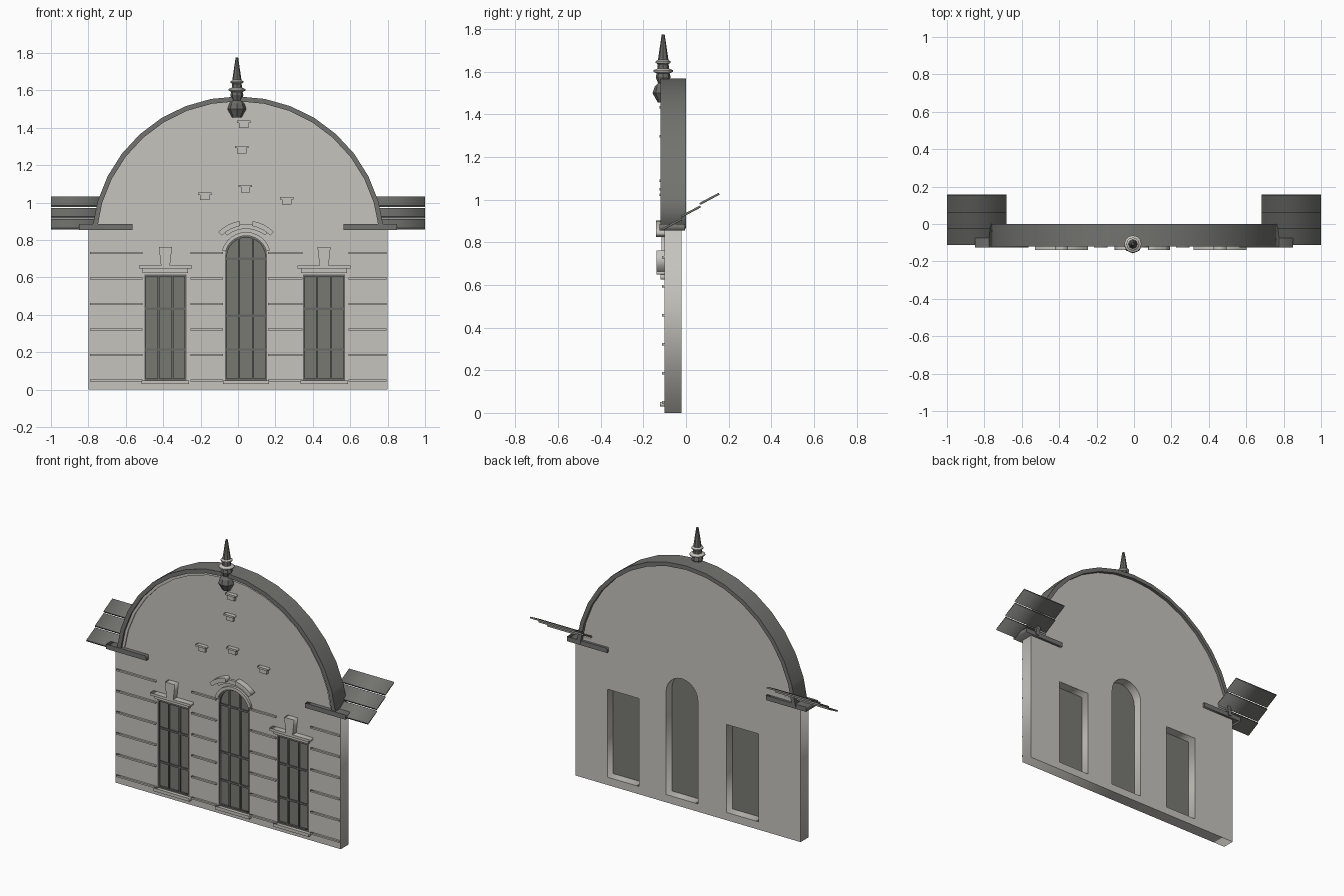
import bpy
from math import sin, cos, pi, radians
from mathutils import Matrix

if "Cube" in bpy.data.objects:
    bpy.data.objects.remove(bpy.data.objects["Cube"], do_unlink=True)


def material(name, rgb):
    m = bpy.data.materials.new(name)
    m.use_nodes = True
    m.diffuse_color = (*rgb, 1)
    m.node_tree.nodes["Principled BSDF"].inputs["Base Color"].default_value = (*rgb, 1)
    return m


STONE = material("pale stone", (0.56, 0.55, 0.51))
GLASS = material("grey glass", (0.19, 0.19, 0.17))
DARK = material("dark trim", (0.14, 0.14, 0.135))
SLATE = material("slate", (0.17, 0.17, 0.16))


def finish(name, mesh, mat):
    mesh.materials.clear()
    mesh.materials.append(mat)
    ob = bpy.data.objects.new(name, mesh)
    bpy.context.collection.objects.link(ob)
    return ob


def plate(name, loops, y0, y1, mat):
    """Upright slab from x-z outlines; inner loops become holes."""
    cu = bpy.data.curves.new(name, "CURVE")
    cu.dimensions = "2D"
    cu.fill_mode = "BOTH"
    cu.extrude = (y1 - y0) / 2
    for loop in loops:
        sp = cu.splines.new("POLY")
        sp.points.add(len(loop) - 1)
        for p, (x, z) in zip(sp.points, loop):
            p.co = (x, z, 0, 1)
        sp.use_cyclic_u = True
    tmp = bpy.data.objects.new(name, cu)
    bpy.context.collection.objects.link(tmp)
    bpy.context.view_layer.update()
    mesh = bpy.data.meshes.new_from_object(
        tmp.evaluated_get(bpy.context.evaluated_depsgraph_get()))
    bpy.data.objects.remove(tmp)
    mesh.transform(Matrix.Translation((0, (y0 + y1) / 2, 0)) @ Matrix.Rotation(pi / 2, 4, "X"))
    return finish(name, mesh, mat)


def rect(x0, x1, z0, z1):
    return [(x0, z0), (x1, z0), (x1, z1), (x0, z1)]


def box(name, x0, x1, y0, y1, z0, z1, mat):
    return plate(name, [rect(x0, x1, z0, z1)], y0, y1, mat)


def arc(cx, cz, r, a0, a1, n):
    return [(cx + r * cos(radians(a0 + (a1 - a0) * i / n)),
             cz + r * sin(radians(a0 + (a1 - a0) * i / n))) for i in range(n + 1)]


def band(cx, cz, r0, r1, a0, a1, n):
    return arc(cx, cz, r1, a0, a1, n) + arc(cx, cz, r0, a1, a0, n)


def arched(cx, half, z0, spring):
    return [(cx - half, z0), (cx + half, z0)] + arc(cx, spring, half, 0, 180, 12)


FRONT, BACK = -0.10, -0.02
MID = 0.043
SIDES = (-0.388, 0.46)
HALF = 0.113

# Wall with round gable and three openings
openings = [rect(c - HALF, c + HALF, 0.05, 0.615) for c in SIDES]
openings.append(arched(MID, HALF, 0.05, 0.71))
outline = [(-0.8, 0), (0.8, 0), (0.8, 0.86)] + arc(0, 0.79, 0.765, 6, 174, 16) + [(-0.8, 0.86)]
plate("wall", [outline] + openings, FRONT, BACK, STONE)

# Gable roof band and the thin moulding inside it
plate("gable_roof", [band(0, 0.785, 0.757, 0.783, 6, 174, 16)], -0.12, 0.0, SLATE)
plate("gable_moulding", [band(0, 0.785, 0.74, 0.758, 7, 173, 16)], -0.107, FRONT, STONE)

# Side windows: glass, bars, sill, lintel and keystone
for c in SIDES:
    box("side_glass", c - HALF, c + HALF, -0.088, -0.08, 0.05, 0.615, GLASS)
    plate("side_frame", [rect(c - HALF, c + HALF, 0.05, 0.615),
                         rect(c - HALF + 0.01, c + HALF - 0.01, 0.06, 0.605)], -0.1, -0.088, DARK)
    for dx in (-0.038, 0.038):
        box("side_bar", c + dx - 0.005, c + dx + 0.005, -0.097, -0.088, 0.05, 0.615, DARK)
    for z in (0.215, 0.433):
        box("side_crossbar", c - HALF, c + HALF, -0.095, -0.088, z - 0.006, z + 0.006, DARK)
    box("side_sill", c - 0.127, c + 0.127, -0.122, FRONT, 0.03, 0.05, STONE)
    box("lintel", c - 0.122, c + 0.122, -0.12, FRONT, 0.625, 0.65, STONE)
    box("lintel_cap", c - 0.142, c + 0.142, -0.138, FRONT, 0.648, 0.664, STONE)
    plate("keystone", [[(c - 0.024, 0.662), (c + 0.024, 0.662),
                        (c + 0.035, 0.762), (c - 0.035, 0.762)]], -0.138, FRONT, STONE)

# Arched middle window
plate("arched_glass", [openings[2]], -0.088, -0.08, GLASS)
plate("arched_frame", [openings[2], arched(MID, HALF - 0.01, 0.06, 0.71)], -0.1, -0.088, DARK)
for dx in (-0.038, 0.038):
    box("arched_bar", MID + dx - 0.005, MID + dx + 0.005, -0.097, -0.088, 0.05, 0.81, DARK)
for z in (0.215, 0.395, 0.7):
    box("arched_crossbar", MID - HALF, MID + HALF, -0.095, -0.088, z - 0.006, z + 0.006, DARK)
box("arched_sill", MID - 0.122, MID + 0.122, -0.122, FRONT, 0.03, 0.05, STONE)
plate("arch_hood", [band(MID, 0.71, HALF, 0.133, 15, 165, 12)], -0.115, FRONT, STONE)

# Broken curved crown above the arch
plate("crown", [band(MID, 0.695, 0.165, 0.19, 52, 128, 8)], -0.115, FRONT, STONE)
for s in (-1, 1):
    plate("crown_scroll", [band(MID, 0.695, 0.183, 0.21, 90 + s * 10, 90 + s * 45, 4)],
          -0.14, FRONT, STONE)

# Wall courses between the windows
for i in range(6):
    z = 0.05 + i * 0.136
    for x0, x1 in ((-0.79, -0.51), (-0.255, -0.08), (0.16, 0.345), (0.59, 0.795)):
        box("course", x0, x1, -0.112, FRONT, z - 0.005, z + 0.005, STONE)

# Small ledges on the gable
for x, z in ((0.03, 1.427), (0.02, 1.292), (0.04, 1.083), (-0.178, 1.042), (0.26, 1.018)):
    box("ledge_block", x - 0.025, x + 0.025, -0.117, FRONT, z - 0.028, z, STONE)
    box("ledge_cap", x - 0.036, x + 0.036, -0.125, FRONT, z, z + 0.012, STONE)

# Eaves slabs and sloping side roofs made of lapped boards
for s in (-1, 1):
    x0, x1 = sorted((s * 0.565, s * 0.85))
    box("eaves_slab", x0, x1, -0.125, -0.005, 0.855, 0.885, SLATE)
    x0, x1 = sorted((s * 0.682, s))
    for i in range(3):
        board = box("roof_board", x0, x1, -0.051, 0.051, -0.005, 0.005, SLATE)
        board.rotation_euler.x = radians(28)
        board.location = (0, -0.065 + i * 0.0875, 0.885 + i * 0.0595)


# Finial turned from a profile
def lathe(name, profile, sides, mat, x, y):
    verts = [(x + r * cos(2 * pi * k / sides), y + r * sin(2 * pi * k / sides), z)
             for r, z in profile for k in range(sides)]
    faces = [(j * sides + k, j * sides + (k + 1) % sides,
              (j + 1) * sides + (k + 1) % sides, (j + 1) * sides + k)
             for j in range(len(profile) - 1) for k in range(sides)]
    top = (len(profile) - 1) * sides
    faces += [tuple(reversed(range(sides))), tuple(range(top, top + sides))]
    mesh = bpy.data.meshes.new(name)
    mesh.from_pydata(verts, [], faces)
    return finish(name, mesh, mat)


AXIS = (-0.006, -0.107)
lathe("finial_pendant", [(0.025, 1.455), (0.05, 1.5), (0.04, 1.53), (0.022, 1.55)], 8, DARK, *AXIS)
lathe("finial_spire", [(0.022, 1.54), (0.035, 1.575), (0.028, 1.6), (0.024, 1.66), (0.007, 1.775)],
      8, DARK, *AXIS)
for r, z in ((0.046, 1.603), (0.035, 1.645)):
    lathe("finial_ring", [(r * 0.6, z - 0.012), (r, z - 0.003), (r, z + 0.004), (r * 0.6, z + 0.012)],
          12, STONE, *AXIS)
